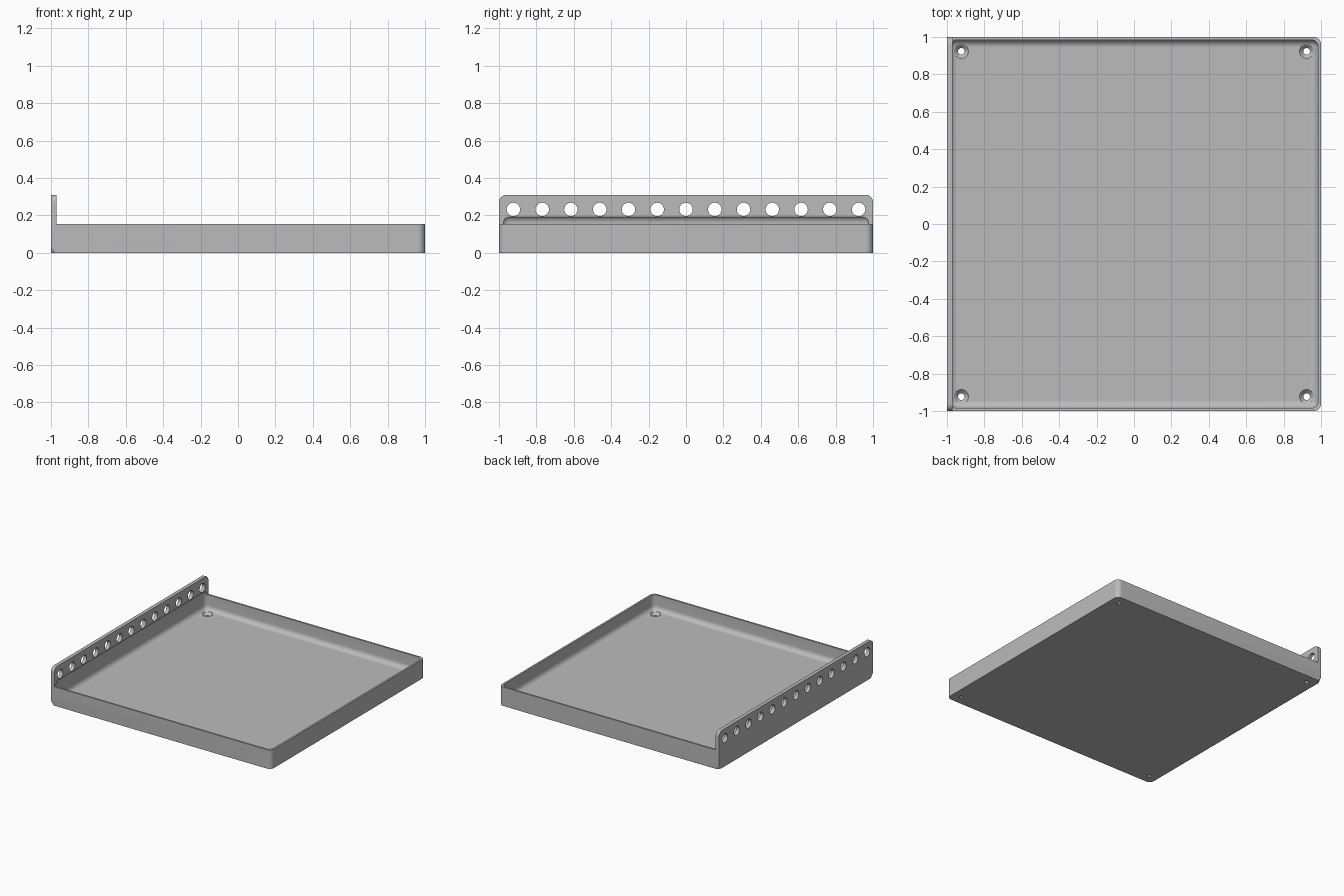
import bpy, bmesh
from math import sin, cos, pi, radians
from mathutils import Vector, Matrix

if "Cube" in bpy.data.objects:
    bpy.data.objects.remove(bpy.data.objects["Cube"], do_unlink=True)

WALL_TOP, FLANGE_TOP, FLOOR = 0.155, 0.31, 0.03
ROUND, INNER = 0.04, 0.985

grey = bpy.data.materials.new("light grey")
grey.use_nodes = True
grey.diffuse_color = (0.5, 0.5, 0.5, 1)
grey.node_tree.nodes["Principled BSDF"].inputs["Base Color"].default_value = (0.5, 0.5, 0.5, 1)


def make_object(name, bm):
    bmesh.ops.recalc_face_normals(bm, faces=bm.faces)
    mesh = bpy.data.meshes.new(name)
    bm.to_mesh(mesh)
    bm.free()
    mesh.materials.append(grey)
    obj = bpy.data.objects.new(name, mesh)
    bpy.context.collection.objects.link(obj)
    return obj


def rounded_rect(w, h, radii, steps=10):
    """Outline from the (+,+) corner, counter-clockwise, one radius per corner."""
    pts = []
    for k, ((sx, sy), r) in enumerate(zip(((1, 1), (-1, 1), (-1, -1), (1, -1)), radii)):
        for i in range(steps + 1):
            a = (k + i / steps) * pi / 2
            pts.append((sx * (w - r) + r * cos(a), sy * (h - r) + r * sin(a)))
    return pts


def loft(bm, rings):
    """Closed solid through rings of equal point count."""
    rings = [[bm.verts.new(p) for p in ring] for ring in rings]
    for lo, hi in zip(rings, rings[1:]):
        for i in range(len(lo)):
            j = (i + 1) % len(lo)
            bm.faces.new((lo[i], lo[j], hi[j], hi[i]))
    bm.faces.new(rings[0][::-1])
    bm.faces.new(rings[-1])


def lathe(bm, profile, matrix, segments=32):
    turn = [2 * pi * i / segments for i in range(segments)]
    loft(bm, [[matrix @ Vector((r * cos(a), r * sin(a), z)) for a in turn] for r, z in profile])


def combine(target, tool, operation):
    """Apply a boolean and remove the tool."""
    tool.hide_render = True
    mod = target.modifiers.new("combine", "BOOLEAN")
    mod.operation, mod.solver, mod.object = operation, "EXACT", tool
    graph = bpy.context.evaluated_depsgraph_get()
    mesh = bpy.data.meshes.new_from_object(target.evaluated_get(graph))
    target.modifiers.clear()
    target.data = mesh
    bpy.data.objects.remove(tool, do_unlink=True)


# Tray block: corners on the flange side flare from rounded to square
TINY = 0.001
low = rounded_rect(1, 1, [ROUND] * 4)
high = rounded_rect(1, 1, [ROUND, TINY, TINY, ROUND])
bm = bmesh.new()
loft(bm, [[(x, y, z) for x, y in ring]
          for ring, z in ((low, 0), (high, 0.035), (high, WALL_TOP))])
tray = make_object("tray", bm)

# Upright flange with rounded top corners
bottom = 0.1
half = (FLANGE_TOP - bottom) / 2
outline = rounded_rect(1, half, [ROUND, ROUND, TINY, TINY])
bm = bmesh.new()
loft(bm, [[(x, y, z + bottom + half) for y, z in outline] for x in (-1, -0.97)])
combine(tray, make_object("flange", bm), "UNION")

# Pocket: round-edged box that also bites slightly into the flange
top = 0.2
bm = bmesh.new()
bmesh.ops.create_cube(bm, size=1)
bmesh.ops.scale(bm, vec=(2 * INNER, 2 * INNER, top - FLOOR), verts=bm.verts)
bmesh.ops.translate(bm, vec=(0, 0, (top + FLOOR) / 2), verts=bm.verts)
bmesh.ops.bevel(bm, geom=bm.edges[:], offset=ROUND, segments=8, profile=0.5, affect="EDGES")
combine(tray, make_object("pocket_cutter", bm), "DIFFERENCE")

# Countersunk corner holes and the row of flange holes
bm = bmesh.new()
for sx in (-1, 1):
    for sy in (-1, 1):
        lathe(bm, [(0.018, -0.02), (0.018, 0.01), (0.038, FLOOR), (0.038, 0.08)],
              Matrix.Translation((sx * 0.923, sy * 0.923, 0)))
for i in range(-6, 7):
    lathe(bm, [(0.036, -0.05), (0.036, 0.05)],
          Matrix.Translation((-0.985, i * 0.1538, 0.232)) @ Matrix.Rotation(pi / 2, 4, "Y"))
combine(tray, make_object("hole_cutter", bm), "DIFFERENCE")

# Smooth fillets, sharp edges
bpy.ops.object.select_all(action="DESELECT")
tray.select_set(True)
bpy.context.view_layer.objects.active = tray
bpy.ops.object.shade_smooth_by_angle(angle=radians(30))
